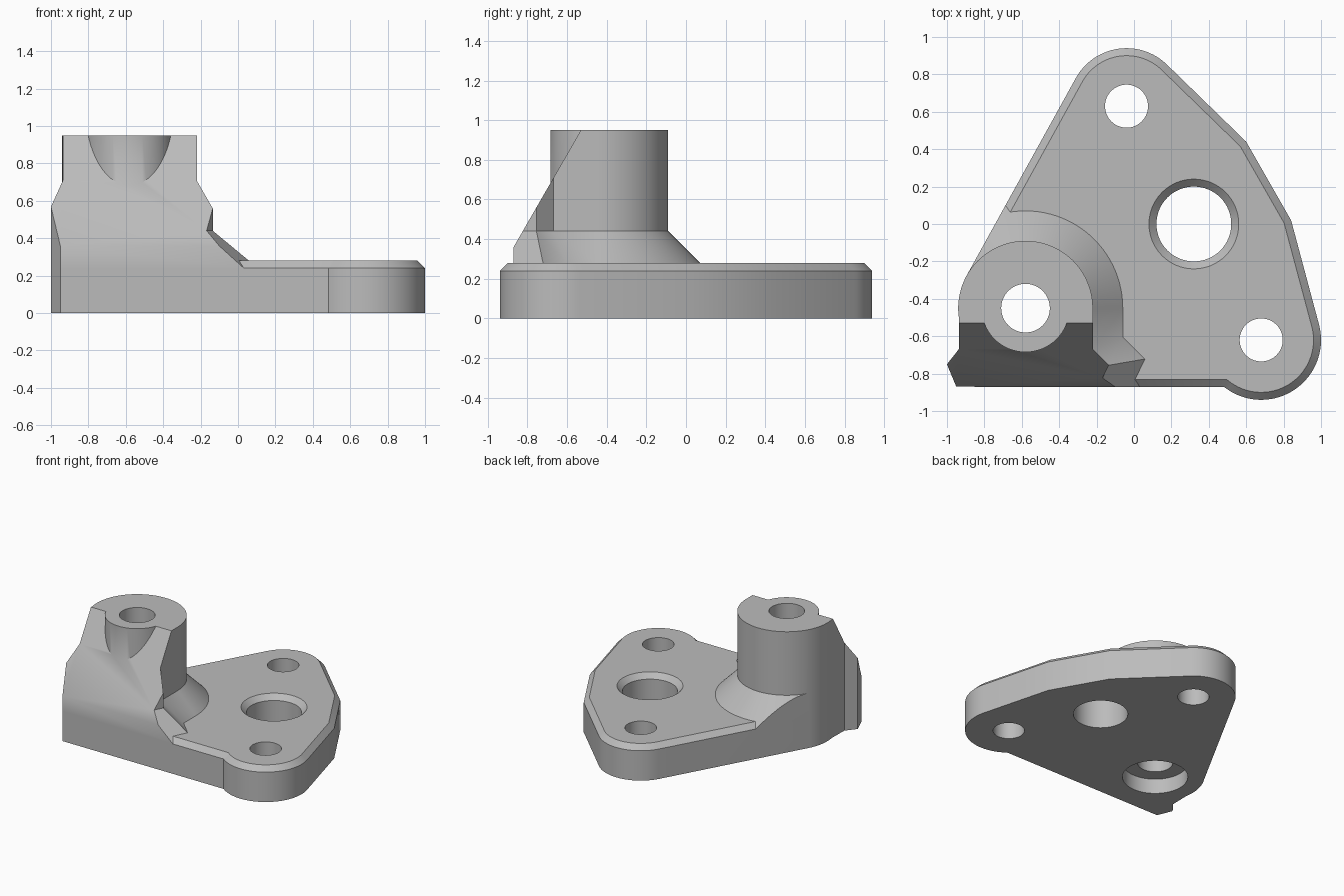
import bpy, bmesh
from math import sin, cos, radians
from mathutils import Vector

cube = bpy.data.objects.get("Cube")
if cube:
    bpy.data.objects.remove(cube, do_unlink=True)

grey = bpy.data.materials.new("grey_metal")
grey.use_nodes = True
grey.diffuse_color = (0.5, 0.5, 0.5, 1)
grey.node_tree.nodes["Principled BSDF"].inputs["Base Color"].default_value = (0.5, 0.5, 0.5, 1)


def arc(centre, r, a0, a1, n):
    """Points on an arc, angles in degrees."""
    angles = [radians(a0 + (a1 - a0) * i / n) for i in range(n + 1)]
    return [(centre[0] + r * cos(a), centre[1] + r * sin(a)) for a in angles]


def circle(centre, r, n=64):
    return arc(centre, r, 0, 360, n)[:-1]


def offset(points, d):
    """Mitred offset of a counter-clockwise outline, positive outwards."""
    out = []
    for i, p in enumerate(points):
        a, b, c = Vector(points[i - 1]), Vector(p), Vector(points[(i + 1) % len(points)])
        e1, e2 = (b - a).normalized(), (c - b).normalized()
        n1, n2 = Vector((e1.y, -e1.x)), Vector((e2.y, -e2.x))
        out.append(tuple(b + (n1 + n2) * (d / (1 + n1.dot(n2)))))
    return out


def loft(name, levels, along_x=False):
    """Closed solid through matching outlines, each given with its height."""
    bm = bmesh.new()
    rings = []
    for pts, h in levels:
        rings.append([bm.verts.new((h, u, v) if along_x else (u, v, h)) for u, v in pts])
    for low, high in zip(rings, rings[1:]):
        for i in range(len(low)):
            j = (i + 1) % len(low)
            bm.faces.new((low[i], low[j], high[j], high[i]))
    bm.faces.new(rings[0][::-1])
    bm.faces.new(rings[-1])
    bmesh.ops.recalc_face_normals(bm, faces=bm.faces)
    mesh = bpy.data.meshes.new(name)
    bm.to_mesh(mesh)
    bm.free()
    mesh.materials.append(grey)
    obj = bpy.data.objects.new(name, mesh)
    bpy.context.collection.objects.link(obj)
    return obj


def combine(target, tool, operation):
    """Apply a boolean and discard the tool."""
    bpy.context.view_layer.objects.active = target
    mod = target.modifiers.new("combine", 'BOOLEAN')
    mod.operation, mod.solver, mod.object = operation, 'EXACT', tool
    bpy.ops.object.modifier_apply(modifier=mod.name)
    bpy.data.objects.remove(tool, do_unlink=True)


# Main positions
boss, top_lobe, right_lobe, window = (-0.58, -0.45), (-0.04, 0.63), (0.68, -0.62), (0.32, 0)
thick, chamfer, shoulder, height = 0.28, 0.04, 0.44, 0.95

# Base plate with chamfered upper edge
footprint = [(-0.95, -0.87)]
footprint += arc(right_lobe, 0.32, -128, 14, 36)
footprint += [(0.84, 0.02), (0.6, 0.44)]
footprint += arc(top_lobe, 0.31, 45, 150, 28)
footprint += arc(boss, 0.36, 152, 190, 10)
footprint += [(-0.937, -0.67), (-1, -0.75)]
bracket = loft("mounting_bracket", [
    (footprint, 0), (footprint, thick - chamfer), (offset(footprint, -chamfer), thick)])

# Boss column with flared foot
column = [(-1.2, -1.0), (-0.252, -1.0), (-0.135, -0.755), (-0.22, -0.67)]
column += arc(boss, 0.36, 0, 150, 40) + [(-1.2, -0.803)]
foot = offset(column, 0.2)
tower = loft("boss_column", [(foot, 0.1), (foot, 0.24), (column, shoulder), (column, height)])

# Sloping front cut that leaves a round post about the bore
slope = loft("slope_cutter", [
    ([(-1.21, -0.23), (-0.43, 1.1235), (-1.21, 1.1235)], x) for x in (-1.6, 0.6)], True)
combine(slope, loft("post", [(circle(boss, 0.235), z) for z in (-0.5, 1.5)]), 'DIFFERENCE')
combine(tower, slope, 'DIFFERENCE')
combine(tower, loft("trim", [(footprint, z) for z in (-0.2, 1.2)]), 'INTERSECT')
combine(bracket, tower, 'UNION')

# Bores: bolt holes, boss bore with counterbore below, chamfered window
for centre, r, z0, z1 in [(top_lobe, 0.115, -0.1, 0.5), (right_lobe, 0.115, -0.1, 0.5),
                          (boss, 0.13, -0.1, 1.2), (boss, 0.24, -0.1, 0.12)]:
    combine(bracket, loft("bore", [(circle(centre, r), z) for z in (z0, z1)]), 'DIFFERENCE')
combine(bracket, loft("window_bore", [
    (circle(window, 0.2), -0.1), (circle(window, 0.2), thick - chamfer),
    (circle(window, 0.24), thick), (circle(window, 0.24), 0.5)]), 'DIFFERENCE')

# Tidy and shade
bm = bmesh.new()
bm.from_mesh(bracket.data)
bmesh.ops.remove_doubles(bm, verts=bm.verts, dist=0.0002)
bm.to_mesh(bracket.data)
bm.free()
bpy.ops.object.select_all(action='DESELECT')
bracket.select_set(True)
bpy.context.view_layer.objects.active = bracket
bpy.ops.object.shade_smooth_by_angle(angle=radians(35))
